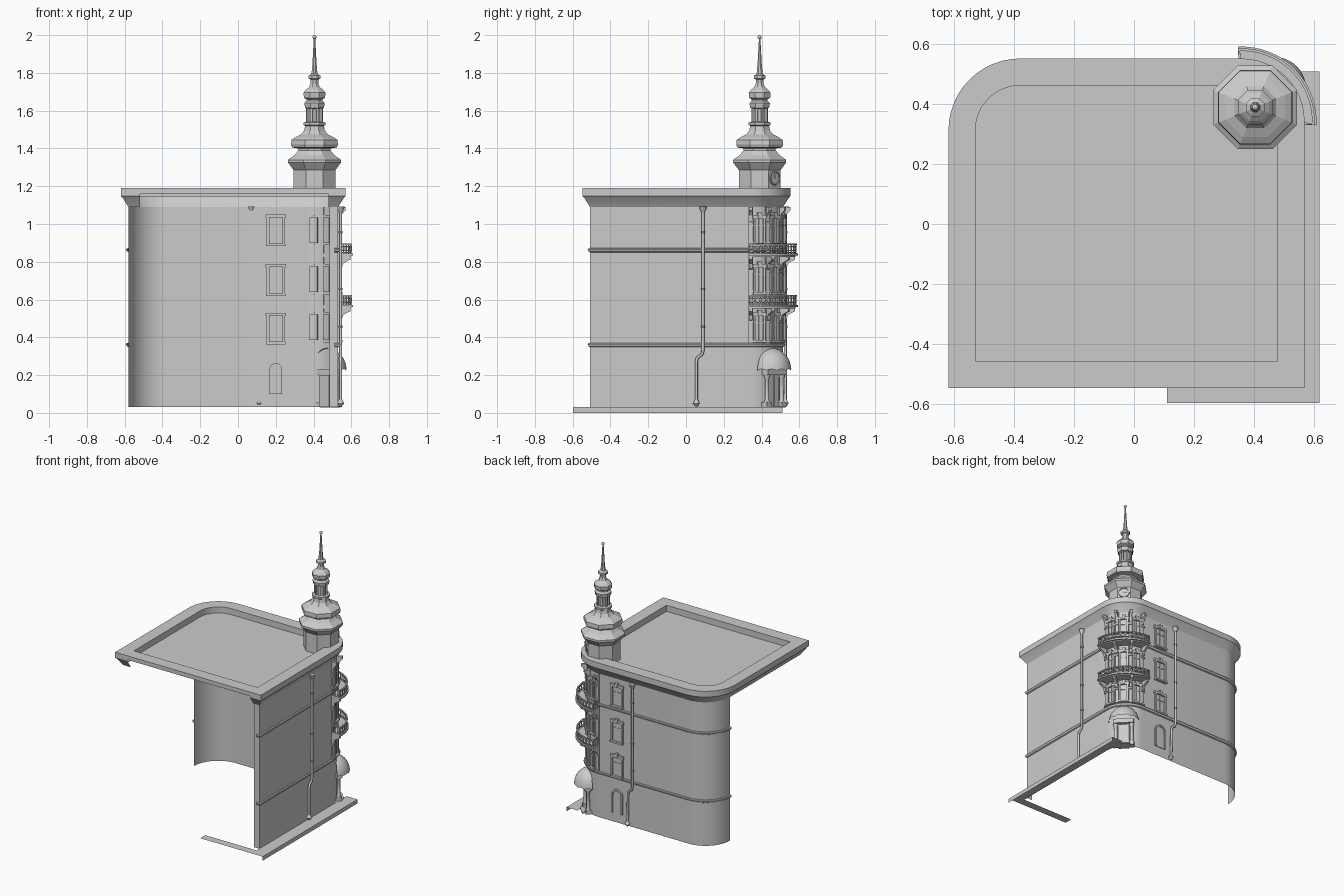
import bpy, bmesh
from math import sin, cos, pi, radians
from mathutils import Matrix, Vector

if "Cube" in bpy.data.objects:
    bpy.data.objects.remove(bpy.data.objects["Cube"])

CX, CY, R = 0.36, 0.343, 0.17          # centre and radius of the rounded street corner
I4 = Matrix.Identity(4)


def finish(name, bm, smooth=False):
    bmesh.ops.recalc_face_normals(bm, faces=bm.faces)
    me = bpy.data.meshes.new(name)
    bm.to_mesh(me)
    bm.free()
    ob = bpy.data.objects.new(name, me)
    bpy.context.collection.objects.link(ob)
    if smooth:
        bpy.ops.object.select_all(action='DESELECT')
        ob.select_set(True)
        bpy.context.view_layer.objects.active = ob
        bpy.ops.object.shade_smooth_by_angle(angle=radians(30))
    return ob


def frame(a, x=CX, y=CY):
    """Local frame: +x outward at angle a (degrees), wall face at x = R."""
    return Matrix.Translation((x, y, 0)) @ Matrix.Rotation(radians(a), 4, 'Z')


def prism(bm, M, pts, vec):
    a = [bm.verts.new(M @ Vector(p)) for p in pts]
    b = [bm.verts.new(M @ (Vector(p) + Vector(vec))) for p in pts]
    bm.faces.new(a)
    bm.faces.new(b[::-1])
    for i in range(len(a)):
        j = (i + 1) % len(a)
        bm.faces.new((a[i], a[j], b[j], b[i]))


def box(bm, M, x0, x1, y0, y1, z0, z1):
    prism(bm, M, [(x0, y0, z0), (x1, y0, z0), (x1, y1, z0), (x0, y1, z0)], (0, 0, z1 - z0))


def skin(bm, rows, closed=False):
    """Skin rows of points into quads; returns vertex rows."""
    rows = [[bm.verts.new(p) for p in r] for r in rows]
    for r, s in zip(rows, rows[1:]):
        n = len(r)
        for i in range(n if closed else n - 1):
            j = (i + 1) % n
            bm.faces.new((r[i], r[j], s[j], s[i]))
    return rows


def lathe(bm, M, prof, n=12, turn=0.0):
    rows = [[M @ Vector((r * cos(turn + 2 * pi * i / n), r * sin(turn + 2 * pi * i / n), z))
             for i in range(n)] for r, z in prof]
    rows = skin(bm, rows, True)
    bm.faces.new(rows[0])
    bm.faces.new(rows[-1])


def arc(cx, cy, r, a0, a1, n=12):
    return [(cx + r * cos(radians(a0 + (a1 - a0) * i / n)),
             cy + r * sin(radians(a0 + (a1 - a0) * i / n))) for i in range(n + 1)]


def outline(o):
    """Plan of the right and back walls, offset outward by o."""
    return ([(0.53 + o, -0.508 - o)] + arc(CX, CY, R + o, 0, 90)
            + arc(-0.38, 0.313, 0.2 + o, 90, 180))


def sweep(bm, prof, start=(), end=False, closed=False):
    rows = []
    for o, z in prof:
        p = [(x, -0.508 - o) for x in start] + outline(o)
        if end or closed:
            p.append((-0.58 - o, -0.508 - o))
        if end:
            p.append((-0.52, -0.508 - o))
        rows.append([(x, y, z) for x, y in p])
    return skin(bm, rows, closed)


def arc_ring(bm, r0, r1, z0, z1, a0=-3, a1=93):
    p = arc(CX, CY, r0, a0, a1, 16) + arc(CX, CY, r1, a1, a0, 16)
    prism(bm, I4, [(x, y, z0) for x, y in p], (0, 0, z1 - z0))


def tubes(name, paths, depth, cyclic=False, res=2):
    cu = bpy.data.curves.new(name, 'CURVE')
    cu.dimensions, cu.bevel_depth, cu.bevel_resolution = '3D', depth, res
    cu.use_fill_caps = True
    for p in paths:
        s = cu.splines.new('POLY')
        s.points.add(len(p) - 1)
        for q, v in zip(s.points, p):
            q.co = (*v, 1)
        s.use_cyclic_u = cyclic
    ob = bpy.data.objects.new(name, cu)
    bpy.context.collection.objects.link(ob)
    bpy.ops.object.select_all(action='DESELECT')
    ob.select_set(True)
    bpy.context.view_layer.objects.active = ob
    bpy.ops.object.convert(target='MESH')


# Walls: open shell, right side, back and the far rounded corner
bm = bmesh.new()
sweep(bm, [(0, 0.03), (0, 1.09)], start=(0.485,))
finish("walls", bm, True)
for nm, z in (("lower_string_course", 0.36), ("upper_string_course", 0.862)):
    bm = bmesh.new()
    sweep(bm, [(0, z - 0.012), (0.008, z - 0.008), (0.013, z + 0.004), (0.009, z + 0.009), (0, z + 0.01)],
          start=(0.51,))
    finish(nm, bm, True)

# Cornice and sunken roof deck
bm = bmesh.new()
sweep(bm, [(0, 1.09), (0.032, 1.14), (0.04, 1.148), (0.04, 1.19)], start=(0.48,), end=True)
finish("cornice", bm, True)
bm = bmesh.new()
rows = sweep(bm, [(0.04, 1.16), (0.04, 1.19), (-0.05, 1.19), (-0.05, 1.145)], closed=True)
bm.faces.new(rows[-1])
finish("roof_deck", bm, True)

# Pavement strips
bm = bmesh.new()
skin(bm, [[(x, y, z) for x, z in ((0.53, 0.03), (0.62, 0.03), (0.62, 0))] for y in (-0.598, 0.51)])
skin(bm, [[(x, y, 0.03) for x in (0.11, 0.53)] for y in (-0.598, -0.54)])
finish("pavement", bm)

# Octagonal tower
T = Matrix.Translation((0.405, 0.39, 0))
K = 1 / cos(pi / 8)
bm = bmesh.new()
prof = [(.11, 1.145), (.11, 1.285), (.118, 1.295), (.14, 1.325), (.14, 1.34), (.105, 1.365), (.085, 1.39),
        (.085, 1.4), (.118, 1.405), (.124, 1.42), (.122, 1.445), (.1, 1.46), (.07, 1.475), (.055, 1.495),
        (.05, 1.52), (.058, 1.525), (.058, 1.538), (.034, 1.542), (.034, 1.61), (.05, 1.615), (.054, 1.64),
        (.042, 1.652), (.042, 1.66), (.056, 1.668), (.058, 1.695), (.046, 1.71), (.028, 1.725), (.02, 1.745),
        (.02, 1.765), (.031, 1.77), (.031, 1.785), (.016, 1.795), (.011, 1.85), (.004, 1.98)]
lathe(bm, T, [(r * K, z) for r, z in prof], 8, pi / 8)
for i in range(8):
    M = T @ Matrix.Rotation(pi / 8 + i * pi / 4, 4, 'Z')
    box(bm, M, 0.03, 0.045, -0.006, 0.006, 1.535, 1.62)
finish("tower", bm)
bm = bmesh.new()
bmesh.ops.create_uvsphere(bm, u_segments=12, v_segments=8, radius=0.011,
                          matrix=Matrix.Translation((0.405, 0.39, 1.989)))
finish("finial_ball", bm, True)

# Clock on the tower face above the corner
bm = bmesh.new()
M = T @ Matrix.Rotation(pi / 4, 4, 'Z') @ Matrix.Translation((0.105, 0, 1.243)) @ Matrix.Rotation(pi / 2, 4, 'Y')
lathe(bm, M, [(.038, 0), (.038, .014), (.031, .014), (.031, .008)], 20)
box(bm, M, -0.024, 0, -0.002, 0.002, 0.008, 0.012)
box(bm, M, -0.002, 0.002, 0, 0.018, 0.008, 0.012)
finish("clock", bm)


# Windows: pane, frame, sill, hood and keystone
def window(bm, M, z0, w, h):
    u, z1 = w / 2, z0 + h
    box(bm, M, R - 0.02, R + 0.003, -u, u, z0, z1)
    for s in (-1, 1):
        a, b = sorted((s * u, s * (u + 0.011)))
        box(bm, M, R - 0.008, R + 0.013, a, b, z0, z1)
    box(bm, M, R, R + 0.007, -0.003, 0.003, z0, z1)
    box(bm, M, R, R + 0.007, -u, u, z0 + h * 0.66, z0 + h * 0.7)
    box(bm, M, R - 0.008, R + 0.014, -u - 0.017, u + 0.017, z1 - 0.006, z1 + 0.012)
    box(bm, M, R - 0.008, R + 0.02, -u - 0.014, u + 0.014, z0 - 0.012, z0)
    prism(bm, M, [(R, -0.007, z1 - 0.006), (R, 0.007, z1 - 0.006), (R, 0.012, z1 + 0.026),
                  (R, -0.012, z1 + 0.026)], (0.018, 0, 0))


BACK = frame(90, 0.2)
bm = bmesh.new()
for z in (0.375, 0.632, 0.895):
    window(bm, BACK, z, 0.074, 0.143)
finish("back_windows", bm)
bm = bmesh.new()
for z in (0.385, 0.64, 0.9):
    for a in (15, 45, 75):
        window(bm, frame(a), z, 0.042, 0.135)
finish("corner_windows", bm)

# Arched ground-floor window
bm = bmesh.new()
inner, outer = arc(0, 0.23, 0.034, 180, 0), arc(0, 0.23, 0.046, 0, 180)
inner = [(-0.034, 0.1)] + inner + [(0.034, 0.1)]
prism(bm, BACK, [(R - 0.02, u, z) for u, z in inner], (0.023, 0, 0))
prism(bm, BACK, [(R - 0.004, u, z) for u, z in inner + [(0.046, 0.1)] + outer + [(-0.046, 0.1)]], (0.016, 0, 0))
finish("arched_window", bm)


# Corner pilasters and scroll brackets
def bracket(bm, M, z, d, h, w=0.009):
    pts = [(0, 0), (d, 0), (d, -.2 * h), (.75 * d, -.3 * h), (.4 * d, -.5 * h), (.3 * d, -.85 * h), (0, -h)]
    prism(bm, M, [(R + x, -w, z + y) for x, y in pts], (0, 2 * w, 0))


bm, bb = bmesh.new(), bmesh.new()
for a in (0, 30, 60, 90):
    M = frame(a)
    box(bm, M, R - 0.005, R + 0.01, -0.011, 0.011, 0.37, 1.09)
    for z in (0.385, 0.49, 0.65, 0.755, 0.91, 1.0):
        box(bm, M, R, R + 0.016, -0.014, 0.014, z - 0.012, z)
    for z, d, h in ((0.552, 0.065, 0.07), (0.825, 0.065, 0.07), (1.09, 0.04, 0.09)):
        bracket(bb, M, z, d, h)
finish("corner_pilasters", bm)
finish("brackets", bb)

# Balconies wrapping the corner, with ring-pattern railings
for name, z in (("lower_balcony", 0.553), ("upper_balcony", 0.826)):
    bm = bmesh.new()
    arc_ring(bm, R - 0.005, 0.238, z, z + 0.008)
    arc_ring(bm, R - 0.005, 0.25, z + 0.008, z + 0.018)
    arc_ring(bm, 0.235, 0.244, z + 0.064, z + 0.072)
    arc_ring(bm, 0.237, 0.242, z + 0.02, z + 0.025)
    for a in (-2, 92):
        box(bm, frame(a), R, 0.243, -0.003, 0.003, z + 0.064, z + 0.072)
        for i in range(4):
            box(bm, frame(a), R + .012 + .016 * i, R + .016 + .016 * i, -.002, .002, z + .018, z + .066)
    for i in range(14):
        box(bm, frame(-2 + i * 94 / 13), 0.237, 0.242, -0.0025, 0.0025, z + 0.018, z + 0.066)
    finish(name, bm)
    rings = []
    for i in range(13):
        M = frame(-2 + (i + 0.5) * 94 / 13)
        rings.append([M @ Vector((0.24, u, v)) for u, v in arc(0, z + 0.044, 0.0125, 0, 324, 9)])
    tubes(name + "_railing_rings", rings, 0.0025, True, 1)

# Entrance: door, columns, lintel, step and half-dome canopy
D = frame(45)
bm = bmesh.new()
box(bm, D, R - 0.035, R + 0.004, -0.038, 0.038, 0.03, 0.2)
box(bm, D, R, R + 0.009, -0.003, 0.003, 0.03, 0.2)
box(bm, D, R - 0.02, R + 0.03, -0.07, 0.07, 0.2, 0.232)
box(bm, D, R - 0.02, R + 0.045, -0.045, 0.045, 0.028, 0.036)
for s in (-1, 1):
    M = D @ Matrix.Translation((R + 0.006, s * 0.055, 0))
    box(bm, M, -0.03, 0.019, -0.018, 0.018, 0.03, 0.058)
    lathe(bm, M, [(.016, .058), (.012, .068), (.011, .18), (.017, .192), (.017, .2)], 12)
finish("entrance", bm, True)
bm = bmesh.new()
rows = []
for j in range(9):
    t = j / 8 * pi / 2 * 0.99
    row = []
    for i in range(25):
        a = -pi / 2 + pi * i / 24
        drop = 0.007 * abs(sin(a * 6)) if j == 0 else 0
        row.append(D @ Vector((0.155 + 0.105 * cos(t) * cos(a), 0.105 * cos(t) * sin(a),
                               0.225 + drop + 0.118 * sin(t))))
    rows.append(row)
skin(bm, rows)
finish("canopy", bm, True)

# Drainpipes with hoppers and shoes
right_pipe = [(0.09, 1.07), (0.09, 0.33), (0.083, 0.308), (0.06, 0.292), (0.055, 0.27), (0.055, 0.06)]
back_pipe = [(0.07, 1.07), (0.07, 0.33), (0.077, 0.308), (0.1, 0.292), (0.105, 0.27), (0.11, 0.06)]
tubes("drainpipes", [[(0.543, y, z) for y, z in right_pipe], [(x, 0.526, z) for x, z in back_pipe]], 0.008)
bm = bmesh.new()
for x, y, dx, dy in ((0.543, 0.09, 0, -0.035), (0.07, 0.526, 0.04, 0)):
    lathe(bm, Matrix.Translation((x, y, 0)), [(.009, 1.06), (.02, 1.085), (.02, 1.093)], 10)
    lathe(bm, Matrix.Translation((x + dx, y + dy, 0)), [(.004, .033), (.019, .05), (.009, .07)], 10)
    for z in (0.45, 0.65, 0.95):
        lathe(bm, Matrix.Translation((x, y, 0)), [(.011, z), (.011, z + .012)], 10)
finish("pipe_fittings", bm)
